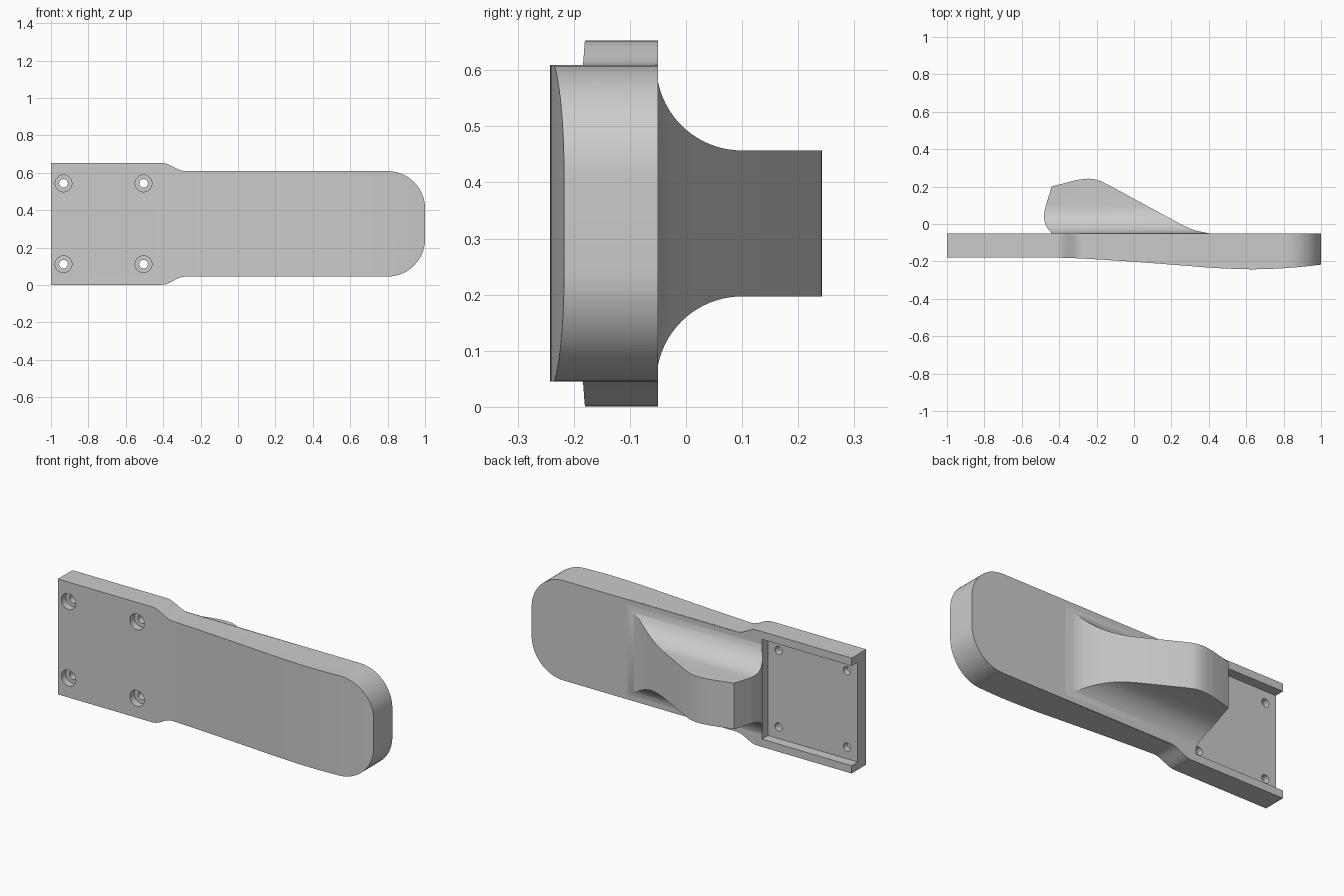
import bpy
from math import sin, cos, pi, radians
from mathutils import Vector

if "Cube" in bpy.data.objects:
    bpy.data.objects.remove(bpy.data.objects["Cube"])

grey = bpy.data.materials.new("plain grey")
grey.use_nodes = True
grey.diffuse_color = (0.6, 0.6, 0.6, 1)
grey.node_tree.nodes["Principled BSDF"].inputs["Base Color"].default_value = (0.6, 0.6, 0.6, 1)

MID = 0.327      # height of the long axis
BACK = -0.05     # flat rear face of the blade


def prism(name, outline, axis, low, high):
    """Extrude a 2D outline along the x, y or z axis."""
    def place(p, d):
        return {"x": (d, p[0], p[1]), "y": (p[0], d, p[1]), "z": (p[0], p[1], d)}[axis]
    n = len(outline)
    verts = [place(p, d) for d in (low, high) for p in outline]
    faces = [list(range(n))[::-1], list(range(n, 2 * n))]
    faces += [[i, (i + 1) % n, n + (i + 1) % n, n + i] for i in range(n)]
    mesh = bpy.data.meshes.new(name)
    mesh.from_pydata(verts, [], faces)
    mesh.materials.append(grey)
    obj = bpy.data.objects.new(name, mesh)
    bpy.context.collection.objects.link(obj)
    bpy.context.view_layer.objects.active = obj
    bpy.ops.object.select_all(action="DESELECT")
    obj.select_set(True)
    bpy.ops.object.mode_set(mode="EDIT")
    bpy.ops.mesh.select_all(action="SELECT")
    bpy.ops.mesh.normals_make_consistent(inside=False)
    bpy.ops.object.mode_set(mode="OBJECT")
    return obj


def combine(target, tool, operation):
    """Apply a boolean and throw the helper away."""
    mod = target.modifiers.new("shape", "BOOLEAN")
    mod.operation, mod.object, mod.solver = operation, tool, "EXACT"
    bpy.context.view_layer.objects.active = target
    bpy.ops.object.modifier_apply(modifier=mod.name)
    bpy.data.objects.remove(tool)


def arc(cx, cy, r, start, end, steps=14):
    angles = [radians(start + (end - start) * i / steps) for i in range(steps + 1)]
    return [(cx + r * cos(a), cy + r * sin(a)) for a in angles]


def spline(points, steps=6):
    """Smooth curve through the given points."""
    pts = [Vector(p) for p in points]
    pts = [2 * pts[0] - pts[1]] + pts + [2 * pts[-1] - pts[-2]]
    out = []
    for a, b, c, d in zip(pts, pts[1:], pts[2:], pts[3:]):
        for i in range(steps):
            t = i / steps
            out.append(tuple(0.5 * (2 * b + (c - a) * t + (2 * a - 5 * b + 4 * c - d) * t**2
                                    + (3 * b - a - 3 * c + d) * t**3)))
    return out + [tuple(pts[-2])]


def mirrored(half):
    """Close a half outline by reflecting its offset from the long axis."""
    return [(x, MID + o) for x, o in half] + [(x, MID - o) for x, o in reversed(half)]


def smooth(obj):
    bpy.ops.object.select_all(action="DESELECT")
    obj.select_set(True)
    bpy.context.view_layer.objects.active = obj
    bpy.ops.object.shade_smooth_by_angle(angle=radians(25))


# Blade: mounting end, S-shaped neck and rounded tip
neck = [(-0.41 + 0.13 * i / 12, 0.304 + 0.022 * cos(pi * i / 12)) for i in range(13)]
blade = prism("blade", mirrored([(-1, 0.326)] + neck + arc(0.8, 0.082, 0.2, 90, 0)),
              "y", -0.4, BACK)
front = spline([(-0.4, -0.18), (-0.25, -0.186), (0, -0.202), (0.25, -0.221), (0.45, -0.236),
                (0.65, -0.242), (0.85, -0.233), (1.02, -0.215)])
side = prism("blade_side", [(-1.1, 0.1), (-1.1, -0.18)] + front + [(1.1, -0.205), (1.1, 0.1)],
             "z", -0.2, 0.9)
combine(blade, side, "INTERSECT")

# Rear pocket, open at the end, with a rail along each edge
pocket = prism("pocket_cutter", mirrored([(-1.1, 0.282), (-0.44, 0.282)]), "y", -0.105, 0.1)
combine(blade, pocket, "DIFFERENCE")

# Counterbored screw holes
for x in (-0.933, -0.505):
    for z in (MID - 0.216, MID + 0.216):
        for r, depth in ((0.023, 0), (0.045, -0.14)):
            hole = prism("hole_cutter", arc(x, z, r, 0, 350, 35), "y", -0.3, depth)
            combine(blade, hole, "DIFFERENCE")
smooth(blade)

# Rear grip: side shape crossed with a flared section
root = BACK - 0.005
grip_side = [(-0.437, root), (-0.437, BACK)]
grip_side += spline([(-0.44, BACK), (-0.467, -0.015), (-0.481, 0.03), (-0.476, 0.08),
                     (-0.463, 0.125)])
grip_side += [(-0.44, 0.2)]
grip_side += spline([(-0.31, 0.235), (-0.25, 0.242), (-0.2, 0.237), (-0.15, 0.216)])
grip_side += spline([(0.23, 0.01), (0.28, -0.015), (0.33, -0.035), (0.4, BACK)])
grip_side += [(0.4, root)]
grip = prism("grip", grip_side, "z", -0.1, 0.8)
flare = [(root - 0.02, 0.281)] + [(y, o) for y, o in arc(0.1, 0.283, 0.153, 180, 270, 20)]
section = prism("grip_section", mirrored(flare + [(0.4, 0.13)]), "x", -0.8, 0.8)
combine(grip, section, "INTERSECT")
smooth(grip)
